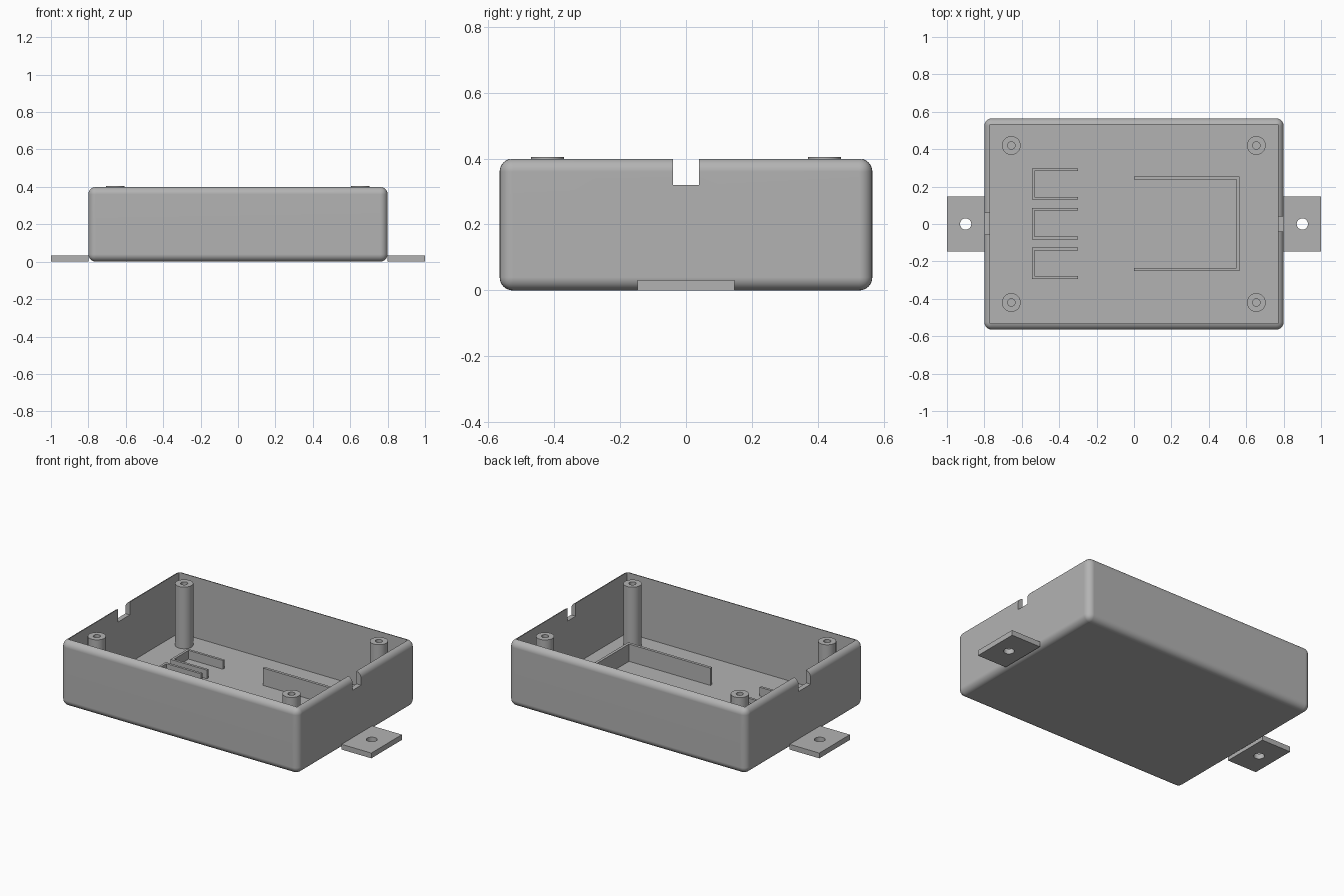
import bpy, bmesh
from math import radians
from mathutils import Matrix, Vector

if "Cube" in bpy.data.objects:
    bpy.data.objects.remove(bpy.data.objects["Cube"], do_unlink=True)

grey = bpy.data.materials.new("plain grey")
grey.use_nodes = True
grey.diffuse_color = (0.45, 0.45, 0.45, 1)
grey.node_tree.nodes["Principled BSDF"].inputs["Base Color"].default_value = (0.45, 0.45, 0.45, 1)


def finish(name, bm):
    mesh = bpy.data.meshes.new(name)
    bm.to_mesh(mesh)
    bm.free()
    mesh.materials.append(grey)
    obj = bpy.data.objects.new(name, mesh)
    bpy.context.collection.objects.link(obj)
    return obj


def add_block(bm, low, high):
    low, high = Vector(low), Vector(high)
    place = Matrix.Translation((low + high) / 2) @ Matrix.Diagonal((*(high - low), 1))
    bmesh.ops.create_cube(bm, size=1, matrix=place)


def block(name, low, high, radius=0):
    bm = bmesh.new()
    add_block(bm, low, high)
    if radius:
        bmesh.ops.bevel(bm, geom=bm.edges[:], offset=radius, segments=6,
                        profile=0.5, affect='EDGES', clamp_overlap=True)
    return finish(name, bm)


def cylinder(name, x, y, radius, bottom, top):
    bm = bmesh.new()
    bmesh.ops.create_cone(bm, cap_ends=True, segments=40, radius1=radius, radius2=radius,
                          depth=top - bottom,
                          matrix=Matrix.Translation((x, y, (bottom + top) / 2)))
    return finish(name, bm)


def activate(obj):
    bpy.ops.object.select_all(action='DESELECT')
    obj.select_set(True)
    bpy.context.view_layer.objects.active = obj


def cut(obj, cutter):
    activate(obj)
    mod = obj.modifiers.new("cut", 'BOOLEAN')
    mod.operation = 'DIFFERENCE'
    mod.solver = 'EXACT'
    mod.object = cutter
    bpy.ops.object.modifier_apply(modifier=mod.name)
    bpy.data.objects.remove(cutter, do_unlink=True)


def smooth(obj):
    activate(obj)
    bpy.ops.object.shade_smooth_by_angle(angle=radians(30))
    obj.modifiers.new("even shading", 'WEIGHTED_NORMAL').keep_sharp = True


def u_rib(name, spine, tip, y_low, y_high, wall, top):
    """U-shaped rib: a spine along y and two arms reaching to x = tip, as one outline."""
    inner = spine + (wall if tip > spine else -wall)
    outline = [(spine, y_low), (tip, y_low), (tip, y_low + wall), (inner, y_low + wall),
               (inner, y_high - wall), (tip, y_high - wall), (tip, y_high), (spine, y_high)]
    bm = bmesh.new()
    face = bm.faces.new([bm.verts.new((x, y, FLOOR)) for x, y in outline])
    grown = bmesh.ops.extrude_face_region(bm, geom=[face])["geom"]
    bmesh.ops.translate(bm, vec=(0, 0, top - FLOOR),
                        verts=[v for v in grown if isinstance(v, bmesh.types.BMVert)])
    bmesh.ops.recalc_face_normals(bm, faces=bm.faces[:])
    return finish(name, bm)


FLOOR = 0.03

# Open tray with rounded outside edges and a cable notch in each end wall
tray = block("tray", (-0.8, -0.565, 0), (0.8, 0.565, 0.4), 0.04)
cut(tray, block("cavity", (-0.77, -0.533, FLOOR), (0.77, 0.533, 0.6)))
cut(tray, block("right_notch", (0.74, -0.04, 0.32), (0.9, 0.04, 0.6)))
cut(tray, block("left_notch", (-0.9, -0.055, 0.32), (-0.74, 0.06, 0.6)))
smooth(tray)

# Mounting tabs with screw holes
for side, sign in (("left", 1), ("right", -1)):
    x_low, x_high = sorted((0.8 * sign, sign))
    tab = block(side + "_mounting_tab", (x_low, -0.147, 0), (x_high, 0.147, 0.032))
    cut(tab, cylinder("tab_hole", 0.9 * sign, 0, 0.03, -0.1, 0.1))
    smooth(tab)

# Screw posts with blind holes
for x in (-0.656, 0.654):
    for y in (-0.42, 0.42):
        name = ("back" if y > 0 else "front") + ("_left" if x > 0 else "_right") + "_screw_post"
        post = cylinder(name, x, y, 0.05, FLOOR - 0.01, 0.405)
        cut(post, cylinder("post_hole", x, y, 0.02, FLOOR + 0.01, 0.6))
        smooth(post)

# Holder ribs on the floor
for name, middle in (("front", -0.21), ("middle", 0.002), ("back", 0.214)):
    u_rib(name + "_small_rib", -0.546, -0.3, middle - 0.084, middle + 0.084, 0.015, 0.083)
u_rib("large_rib", 0.565, 0, -0.252, 0.255, 0.017, 0.135)
